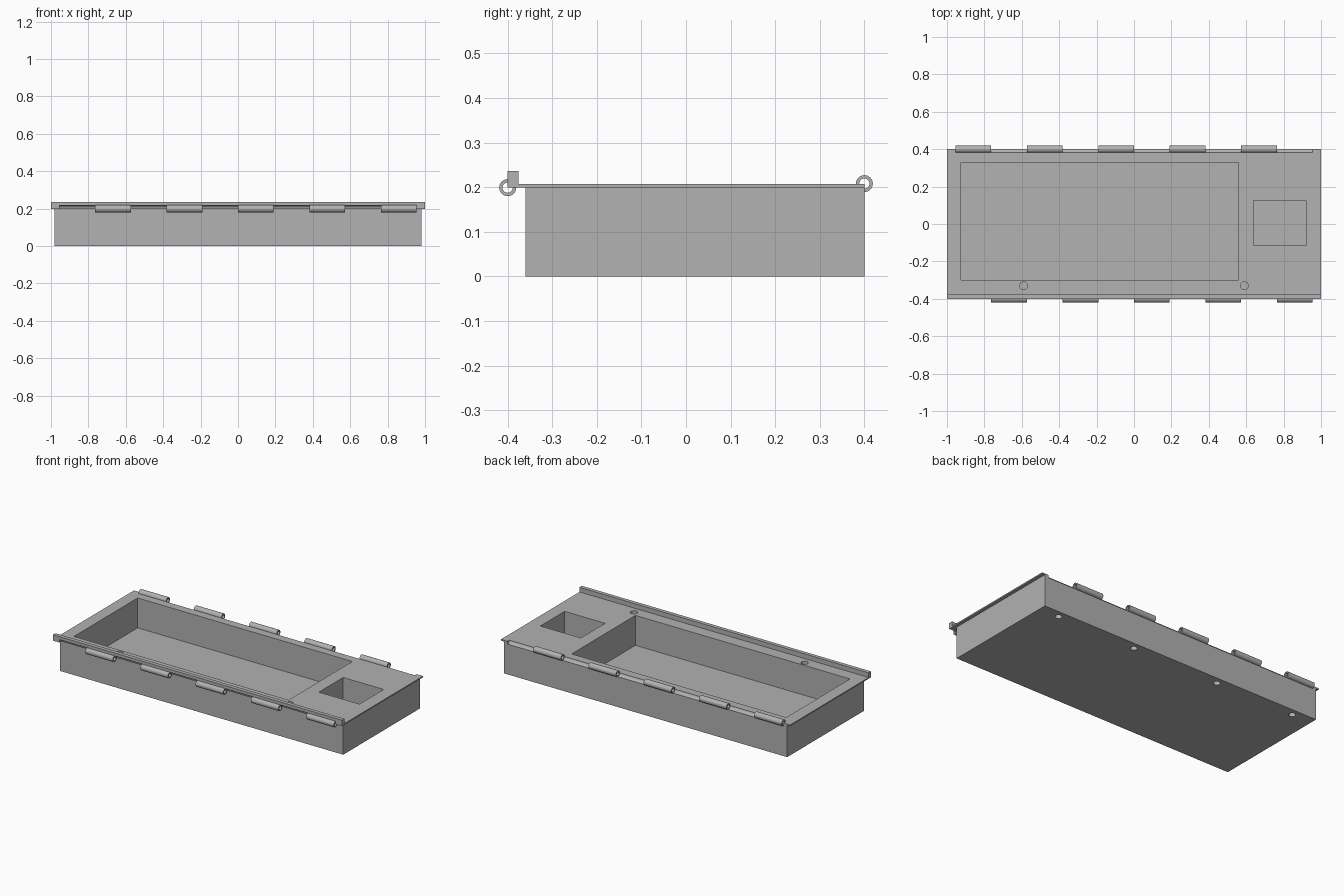
import bpy, bmesh, math
from mathutils import Matrix, Vector

default = bpy.data.objects.get("Cube")
if default:
    bpy.data.objects.remove(default, do_unlink=True)

grey = bpy.data.materials.new("plain grey")
grey.use_nodes = True
colour = (0.445, 0.445, 0.445, 1)
grey.diffuse_color = colour
grey.node_tree.nodes["Principled BSDF"].inputs["Base Color"].default_value = colour

SEG = 32


def make(name, bm):
    bmesh.ops.recalc_face_normals(bm, faces=bm.faces)
    mesh = bpy.data.meshes.new(name)
    bm.to_mesh(mesh)
    bm.free()
    mesh.materials.append(grey)
    obj = bpy.data.objects.new(name, mesh)
    bpy.context.collection.objects.link(obj)
    return obj


def box(name, x, y, z):
    bm = bmesh.new()
    size = [b - a for a, b in (x, y, z)]
    mid = [(a + b) / 2 for a, b in (x, y, z)]
    bmesh.ops.create_cube(bm, size=1, matrix=Matrix.Translation(mid) @ Matrix.Diagonal((*size, 1)))
    return make(name, bm)


def rod(name, centre, radius, length, along_x=False):
    bm = bmesh.new()
    turn = Matrix.Rotation(math.pi / 2, 4, "Y") if along_x else Matrix()
    bmesh.ops.create_cone(bm, cap_ends=True, segments=SEG, radius1=radius, radius2=radius,
                          depth=length, matrix=Matrix.Translation(centre) @ turn)
    return make(name, bm)


def combine(target, tool, operation):
    mod = target.modifiers.new(operation, "BOOLEAN")
    mod.operation = operation
    mod.solver = "EXACT"
    mod.object = tool
    bpy.context.view_layer.objects.active = target
    bpy.ops.object.modifier_apply(modifier=mod.name)
    bpy.data.objects.remove(tool, do_unlink=True)


def smooth(obj):
    bpy.ops.object.select_all(action="DESELECT")
    obj.select_set(True)
    bpy.context.view_layer.objects.active = obj
    bpy.ops.object.shade_smooth_by_angle(angle=math.radians(30))


# Top plate with raised front lip, one profile run along x
bm = bmesh.new()
profile = [(-0.4, 0.199), (0.4, 0.199), (0.4, 0.207), (-0.376, 0.207), (-0.376, 0.236), (-0.4, 0.236)]
face = bm.faces.new([bm.verts.new((-1, y, z)) for y, z in profile])
run = bmesh.ops.extrude_face_region(bm, geom=[face])
bmesh.ops.translate(bm, vec=(2, 0, 0), verts=[v for v in run["geom"] if isinstance(v, bmesh.types.BMVert)])
tray = make("tray", bm)

# Body below the plate
combine(tray, box("body", (-0.98, 0.98), (-0.36, 0.4), (0, 0.203)), "UNION")

# Large and small compartments
combine(tray, box("large_pocket", (-0.925, 0.56), (-0.3, 0.33), (0.02, 0.3)), "DIFFERENCE")
combine(tray, box("small_pocket", (0.64, 0.92), (-0.115, 0.125), (0.02, 0.3)), "DIFFERENCE")

# Round sockets: two in the top, four underneath
for x in (-0.59, 0.59):
    combine(tray, rod("top_socket", (x, -0.33, 0.207), 0.021, 0.08), "DIFFERENCE")
for x in (-0.845, -0.3, 0.3, 0.845):
    combine(tray, rod("bottom_socket", (x, 0.355, 0), 0.02, 0.08), "DIFFERENCE")

# Hinge grooves along both long edges
FRONT, BACK = Vector((0, -0.4, 0.199)), Vector((0, 0.4, 0.208))
for centre in (FRONT, BACK):
    combine(tray, rod("hinge_groove", centre, 0.0185, 1.91, True), "DIFFERENCE")
smooth(tray)

# Hollow hinge knuckles, staggered front and back
PITCH = 0.191
for i in range(10):
    side, centre = ("back", BACK) if i % 2 == 0 else ("front", FRONT)
    centre = centre + Vector(((i - 4.5) * PITCH, 0, 0))
    knuckle = rod(f"{side}_knuckle_{i // 2 + 1}", centre, 0.019, PITCH, True)
    combine(knuckle, rod("knuckle_bore", centre, 0.0115, 0.3, True), "DIFFERENCE")
    smooth(knuckle)
